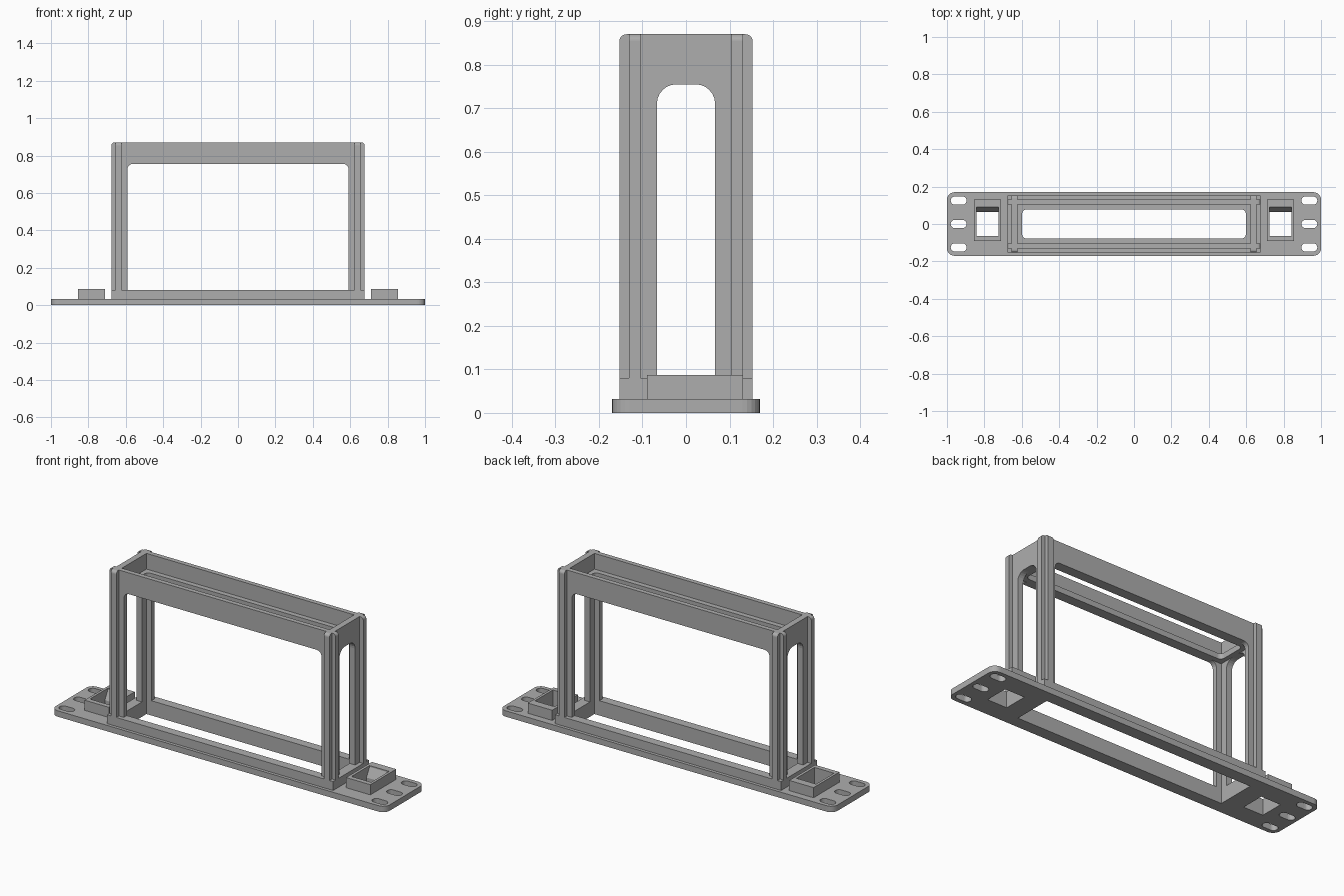
import bpy
import bmesh
from math import pi, cos, sin

cube = bpy.data.objects.get("Cube")
if cube:
    bpy.data.objects.remove(cube, do_unlink=True)

grey = bpy.data.materials.new("mid_grey")
grey.use_nodes = True
colour = (0.42, 0.42, 0.42, 1)
grey.diffuse_color = colour
grey.node_tree.nodes["Principled BSDF"].inputs["Base Color"].default_value = colour


def rounded(u0, u1, v0, v1, radii=(0, 0, 0, 0), steps=6):
    """Rectangle outline; radii in order high-high, low-high, low-low, high-low."""
    corners = [(u1, v1, -1, -1), (u0, v1, 1, -1), (u0, v0, 1, 1), (u1, v0, -1, 1)]
    points = []
    for i, (u, v, du, dv) in enumerate(corners):
        r = radii[i]
        if r == 0:
            points.append((u, v))
            continue
        for k in range(steps + 1):
            a = pi / 2 * (i + k / steps)
            points.append((u + du * r + r * cos(a), v + dv * r + r * sin(a)))
    return points


def slab(name, loops, axis, low, high):
    """Outline with holes, extruded along an axis from low to high."""
    curve = bpy.data.curves.new(name, "CURVE")
    curve.dimensions = "2D"
    curve.fill_mode = "BOTH"
    curve.extrude = (high - low) / 2
    for loop in loops:
        spline = curve.splines.new("POLY")
        spline.points.add(len(loop) - 1)
        for point, (u, v) in zip(spline.points, loop):
            point.co = (u, v, 0, 1)
        spline.use_cyclic_u = True
    temp = bpy.data.objects.new(name + "_outline", curve)
    bpy.context.scene.collection.objects.link(temp)
    bpy.context.view_layer.update()
    source = temp.evaluated_get(bpy.context.evaluated_depsgraph_get())
    bm = bmesh.new()
    bm.from_mesh(source.to_mesh())
    source.to_mesh_clear()
    bpy.data.objects.remove(temp, do_unlink=True)
    bpy.data.curves.remove(curve)
    middle = (low + high) / 2
    for vert in bm.verts:
        u, v, w = vert.co
        w += middle
        vert.co = {"x": (w, u, v), "y": (u, w, v), "z": (u, v, w)}[axis]
    bmesh.ops.remove_doubles(bm, verts=bm.verts, dist=1e-5)
    bmesh.ops.recalc_face_normals(bm, faces=bm.faces)
    mesh = bpy.data.meshes.new(name)
    for face in bm.faces:
        face.smooth = False
        face.material_index = 0
    bm.to_mesh(mesh)
    bm.free()
    mesh.materials.clear()
    mesh.materials.append(grey)
    obj = bpy.data.objects.new(name, mesh)
    bpy.context.scene.collection.objects.link(obj)
    return obj


def span(side, a, b):
    return sorted((side * a, side * b))


SIDES = (("left", 1), ("right", -1))
ENDS = (("back", 1), ("front", -1))
TOP, RIM, BASE = 0.87, 0.08, 0.032
X_OUT, X_FACE, X_IN = 0.677, 0.655, 0.622
Y_OUT, Y_FACE, Y_IN = 0.153, 0.131, 0.105

# Base plate with the central opening, jack holes and mounting slots
holes = [rounded(-X_IN, X_IN, -Y_IN, Y_IN)]
for _, s in SIDES:
    holes.append(rounded(*span(s, 0.725, 0.842), -0.064, 0.064))
    for y in (-0.125, 0, 0.125):
        holes.append(rounded(*span(s, 0.895, 0.98), y - 0.022, y + 0.022, (0.0219,) * 4))
slab("base_plate", [rounded(-1, 1, -0.17, 0.17, (0.04,) * 4)] + holes, "z", 0, BASE)

# Raised rim around the foot of the frame
slab("foot_rim", [rounded(-X_OUT, X_OUT, -Y_OUT, Y_OUT),
                  rounded(-X_IN, X_IN, -Y_IN, Y_IN)], "z", BASE, RIM)

# Long panels, front and back, each with a window
for name, s in ENDS:
    slab(name + "_panel", [rounded(-X_FACE, X_FACE, 0.05, TOP),
                           rounded(-0.592, 0.592, RIM, 0.755, (0.03, 0.03, 0, 0))],
         "y", *span(s, Y_IN, Y_FACE))

# Narrow end panels with tall arched windows
for name, s in SIDES:
    slab(name + "_end_panel", [rounded(-Y_IN, Y_IN, 0.05, TOP),
                               rounded(-0.067, 0.067, RIM, 0.755, (0.045, 0.045, 0, 0))],
         "x", *span(s, X_IN, X_FACE))

# Ribs on both outer faces of every corner post, rounded at the top
for side, sx in SIDES:
    for end, sy in ENDS:
        tag = end + "_" + side
        round_y = (0.016, 0, 0, 0) if sy > 0 else (0, 0.016, 0, 0)
        round_x = (0.016, 0, 0, 0) if sx > 0 else (0, 0.016, 0, 0)
        slab(tag + "_long_face_rib",
             [rounded(*span(sy, Y_FACE, Y_OUT), RIM, TOP, round_y)],
             "x", *span(sx, X_IN, X_FACE))
        slab(tag + "_end_face_rib",
             [rounded(*span(sx, X_FACE, X_OUT), RIM, TOP, round_x)],
             "y", *span(sy, Y_IN, Y_FACE))

# Inner ledge under the open top
slab("top_ledge", [rounded(-X_IN, X_IN, -Y_IN, Y_IN),
                   rounded(-0.598, 0.598, -0.077, 0.077, (0.022,) * 4)], "z", 0.755, 0.785)

# Jack holders with a sloped catch inside
for name, s in SIDES:
    slab(name + "_jack_holder", [rounded(*span(s, 0.71, 0.856), -0.09, 0.131),
                                 rounded(*span(s, 0.725, 0.842), -0.064, 0.09)],
         "z", BASE, 0.087)
    slab(name + "_jack_catch", [[(0.064, BASE), (0.09, BASE), (0.09, 0.08)]],
         "x", *span(s, 0.725, 0.842))
